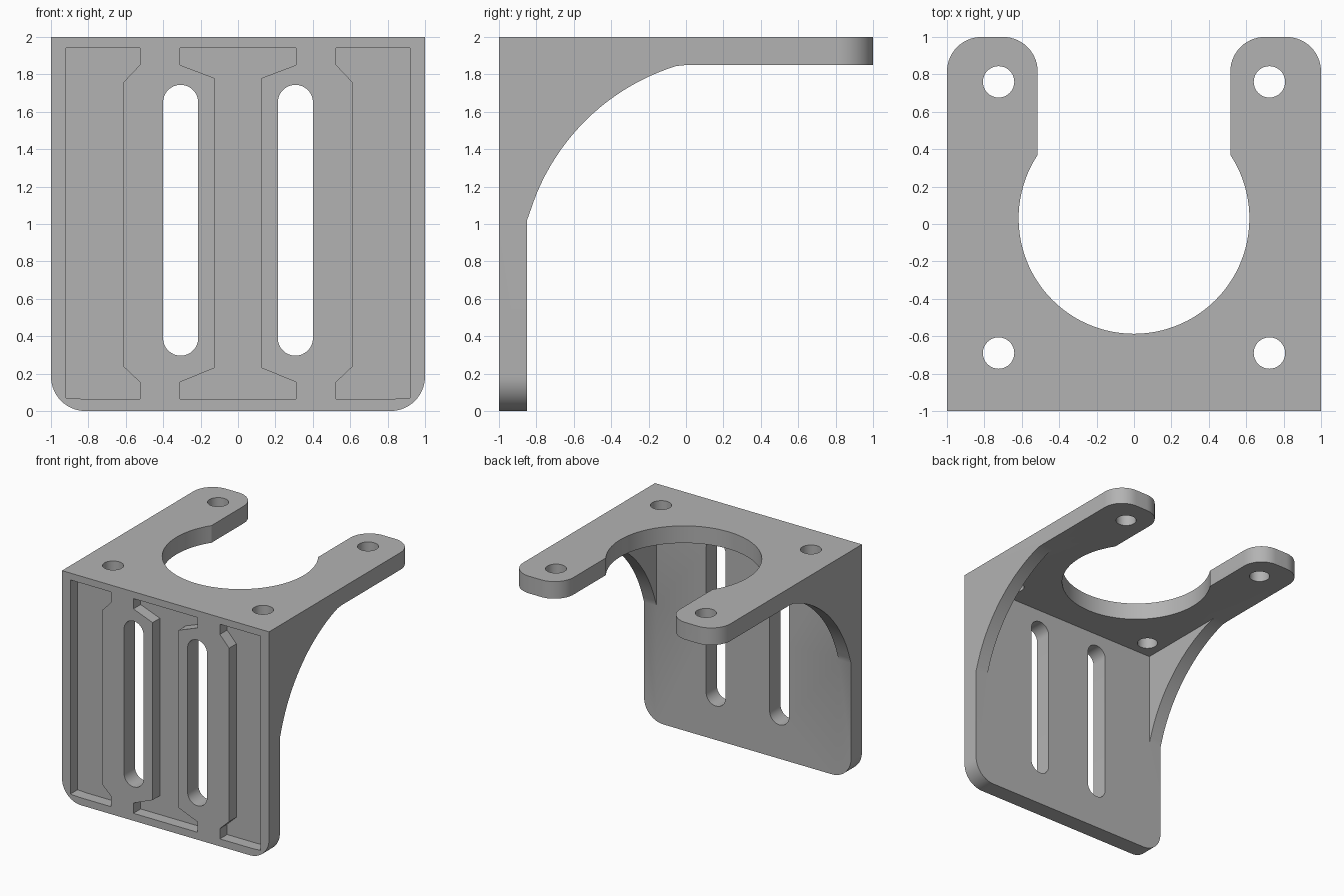
import bpy, bmesh
from math import sin, cos, atan2, pi, radians
from mathutils import Vector

cube = bpy.data.objects.get("Cube")
if cube:
    bpy.data.objects.remove(cube, do_unlink=True)

WALL, GUSSET, ROUND, DEPTH = 0.15, 0.12, 0.185, 0.10

grey = bpy.data.materials.new("plain grey")
grey.use_nodes = True
COLOUR = (0.45, 0.45, 0.45, 1)
grey.diffuse_color = COLOUR
grey.node_tree.nodes["Principled BSDF"].inputs["Base Color"].default_value = COLOUR


def arc(cx, cy, r, start, end, steps):
    """Points along a circular arc, angles in radians."""
    angles = [start + (end - start) * i / steps for i in range(steps + 1)]
    return [(cx + r * cos(a), cy + r * sin(a)) for a in angles]


def prism(name, outline, axis, low, high):
    """Extrude a 2D outline along an axis; the outline uses the other two axes in order."""
    place = {"x": lambda a, b: (low, a, b), "y": lambda a, b: (a, low, b), "z": lambda a, b: (a, b, low)}[axis]
    bm = bmesh.new()
    face = bm.faces.new([bm.verts.new(place(a, b)) for a, b in outline])
    grown = bmesh.ops.extrude_face_region(bm, geom=[face])["geom"]
    shift = Vector([high - low if c == axis else 0 for c in "xyz"])
    bmesh.ops.translate(bm, verts=[v for v in grown if isinstance(v, bmesh.types.BMVert)], vec=shift)
    bmesh.ops.recalc_face_normals(bm, faces=bm.faces)
    mesh = bpy.data.meshes.new(name)
    bm.to_mesh(mesh)
    bm.free()
    mesh.materials.append(grey)
    obj = bpy.data.objects.new(name, mesh)
    bpy.context.collection.objects.link(obj)
    return obj


def cut(target, cutter):
    """Subtract the cutter from the target and discard it."""
    mod = target.modifiers.new("cut", "BOOLEAN")
    mod.operation, mod.solver, mod.object = "DIFFERENCE", "EXACT", cutter
    bpy.context.view_layer.objects.active = target
    bpy.ops.object.modifier_apply(modifier=mod.name)
    bpy.data.objects.remove(cutter, do_unlink=True)


# Side profile: front plate, curved gusset, top plate
cy, cz, r = 0.30, 0.71, 1.188
inner = 1 - WALL
start = atan2(2 - WALL - cz, 0 - cy)
end = atan2(1.02 - cz, -inner - cy)
curve = arc(cy, cz, r, start, end, 24)
curve[0], curve[-1] = (0, 2 - WALL), (-inner, 1.02)
side = [(-1, 0), (-1, 2), (1, 2), (1, 2 - WALL)] + curve + [(-inner, 0)]
bracket = prism("bracket", side, "x", -1, 1)

# Rounded bottom corners of the front plate and outer corners of the arms
bm = bmesh.new()
bm.from_mesh(bracket.data)
corners = []
for e in bm.edges:
    a, b = (v.co for v in e.verts)
    if abs(a.x - b.x) < 0.01 and (max(a.z, b.z) < 0.01 or min(a.y, b.y) > 0.99):
        corners.append(e)
bmesh.ops.bevel(bm, geom=corners, offset=ROUND, segments=14, profile=0.5, affect="EDGES")
bm.to_mesh(bracket.data)
bm.free()

# Hollow between the two gussets
w = 1 - GUSSET
cut(bracket, prism("hollow", [(-inner, -0.1), (1.2, -0.1), (1.2, 2 - WALL), (-inner, 2 - WALL)], "x", -w, w))

# Keyhole opening, flaring out round the inner corners of the arms
gap, mouth, hole_y, hole_r = 0.515, 1 - ROUND, 0.03, 0.617
a0 = atan2(0.37 - hole_y, gap)
flare = arc(gap + ROUND, mouth, ROUND, pi, pi / 2, 14)
keyhole = arc(0, hole_y, hole_r, pi - a0, 2 * pi + a0, 72)
keyhole += flare + [(gap + ROUND, 1.1), (-gap - ROUND, 1.1)] + [(-x, y) for x, y in reversed(flare)]
cut(bracket, prism("keyhole", keyhole, "z", 1.7, 2.1))

# Front pockets
centre_half = [(0.31, 1.94), (0.31, 1.85), (0.125, 1.78), (0.125, 0.23), (0.31, 0.155), (0.31, 0.065)]
centre = centre_half + [(-x, z) for x, z in reversed(centre_half)]
cut(bracket, prism("centre_pocket", centre, "y", -1.1, -1 + DEPTH))
outer = [(0.92, 1.94), (0.525, 1.94), (0.525, 1.85), (0.615, 1.755), (0.615, 0.24),
         (0.525, 0.155), (0.525, 0.065), (0.83, 0.065), (0.92, 0.07)]

for s in (-1, 1):
    cut(bracket, prism("outer_pocket", [(s * x, z) for x, z in outer], "y", -1.1, -1 + DEPTH))
    # Long slot through the front plate
    slot = arc(s * 0.307, 1.65, 0.094, 0, pi, 16) + arc(s * 0.307, 0.39, 0.094, pi, 2 * pi, 16)
    cut(bracket, prism("slot", slot, "y", -1.1, -0.7))
    # Mounting holes through the top plate
    for y in (-0.69, 0.76):
        cut(bracket, prism("hole", arc(s * 0.724, y, 0.084, 0, 2 * pi, 32)[:-1], "z", 1.7, 2.1))

bpy.ops.object.select_all(action="DESELECT")
bracket.select_set(True)
bpy.context.view_layer.objects.active = bracket
bpy.ops.object.shade_smooth_by_angle(angle=radians(30))
